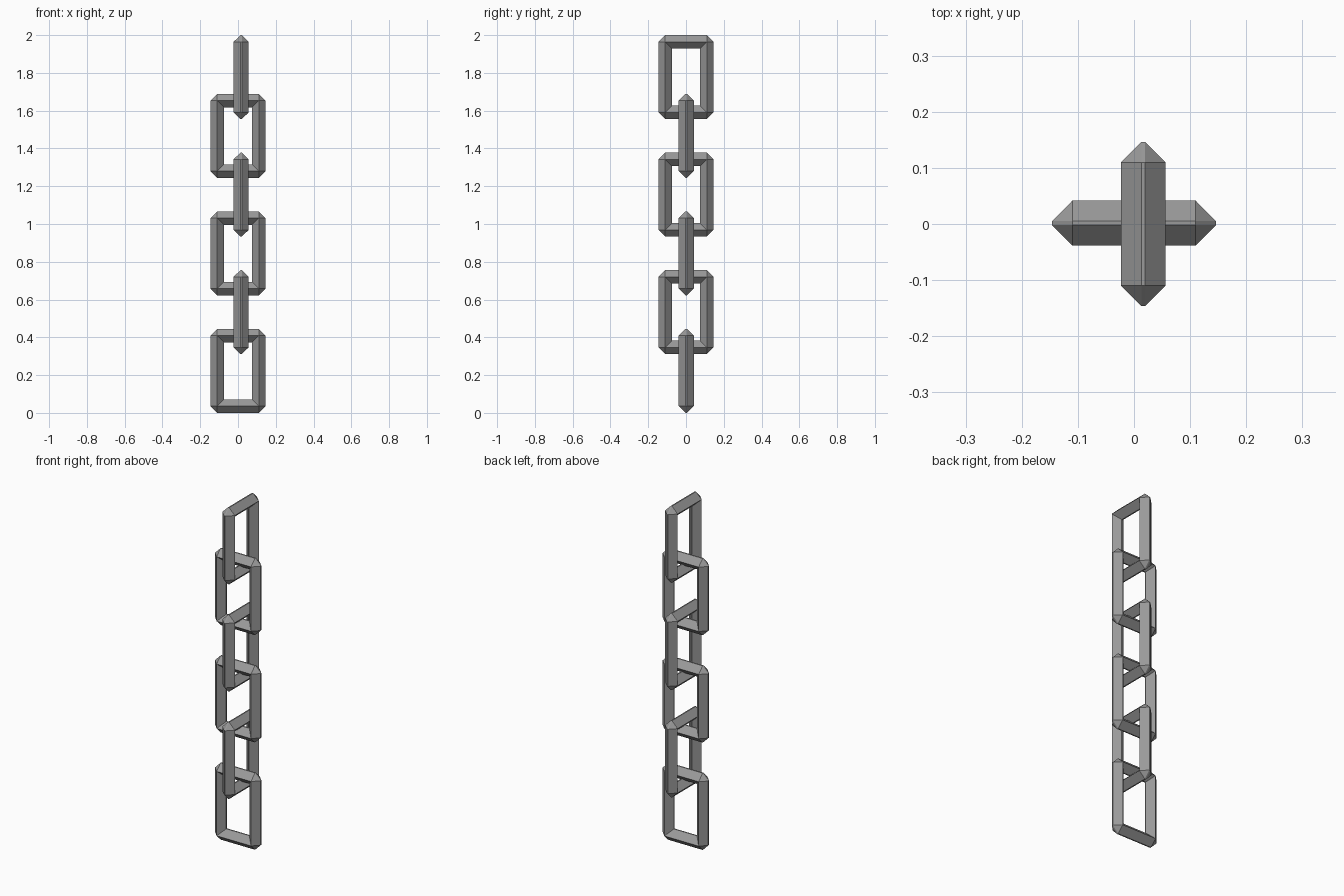
import bpy
import bmesh
from math import pi

default = bpy.data.objects.get("Cube")
if default:
    bpy.data.objects.remove(default, do_unlink=True)

# Plain grey metal
STEEL = (0.32, 0.32, 0.32, 1)
steel = bpy.data.materials.new("grey_metal")
steel.use_nodes = True
steel.diffuse_color = STEEL
steel.node_tree.nodes["Principled BSDF"].inputs["Base Color"].default_value = STEEL

LINKS = 6
HALF_W, HALF_H = 0.146, 0.2225     # outer half size of a link
BAR = 0.036                        # half the bar width, seen face on
DEPTH = 0.04                       # half the bar thickness
RIDGE = 0.0035                     # half the flat on the ridges
PITCH = (2 - 2 * HALF_H) / (LINKS - 1)


def loop_points(w, h, cut):
    """Rectangle with cut corners; a zero cut gives doubled corners."""
    points = []
    for sx, sz in ((1, 1), (-1, 1), (-1, -1), (1, -1)):
        pair = [(sx * w, sz * (h - cut)), (sx * (w - cut), sz * h)]
        points += pair if sx * sz > 0 else pair[::-1]
    return points


def link_mesh():
    """Rectangular link with a diamond bar and chamfered outer corners."""
    bm = bmesh.new()
    section = [(0, -RIDGE, BAR), (BAR, -DEPTH, 0), (2 * BAR, -RIDGE, 0),
               (2 * BAR, RIDGE, 0), (BAR, DEPTH, 0), (0, RIDGE, BAR)]
    rings = [[bm.verts.new((x, y, z))
              for x, z in loop_points(HALF_W - inset, HALF_H - inset, cut)]
             for inset, y, cut in section]
    for a, b in zip(rings, rings[1:] + rings[:1]):
        for i in range(len(a)):
            j = (i + 1) % len(a)
            bm.faces.new((a[i], a[j], b[j], b[i]))
    bmesh.ops.remove_doubles(bm, verts=bm.verts[:], dist=0.0005)
    bmesh.ops.recalc_face_normals(bm, faces=bm.faces[:])
    mesh = bpy.data.meshes.new("chain_link")
    bm.to_mesh(mesh)
    bm.free()
    mesh.materials.append(steel)
    return mesh


# Chain: alternate links are turned a quarter about the vertical
mesh = link_mesh()
for i in range(LINKS):
    link = bpy.data.objects.new(f"chain_link_{i + 1}", mesh)
    bpy.context.collection.objects.link(link)
    turned = i % 2
    link.location = (0.0165 if turned else 0, 0 if turned else 0.0015,
                     HALF_H + i * PITCH)
    link.rotation_euler.z = pi / 2 * turned
